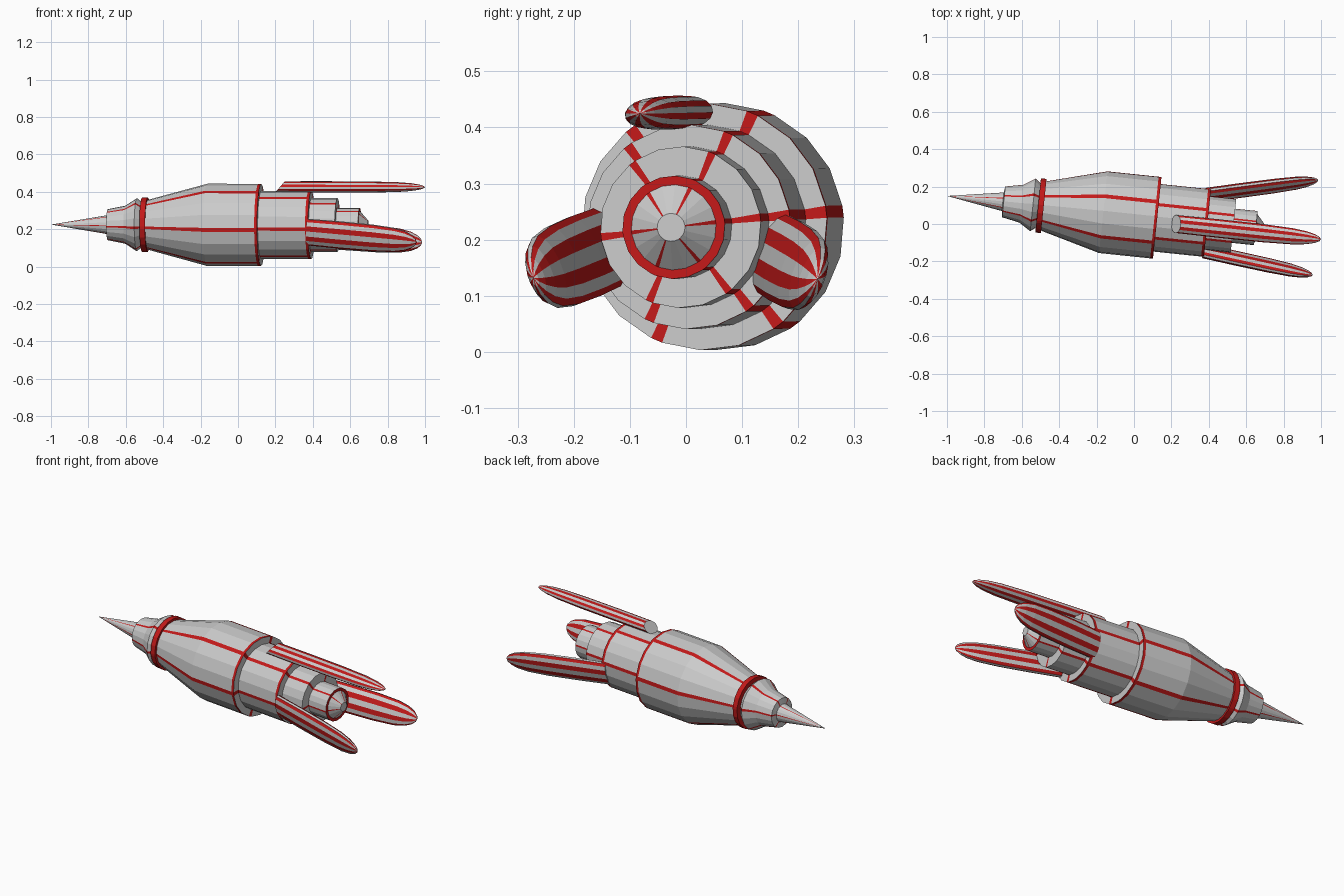
import bpy, math
from mathutils import Vector

if "Cube" in bpy.data.objects:
    bpy.data.objects.remove(bpy.data.objects["Cube"])

GREY = bpy.data.materials.new("hull_grey")
RED = bpy.data.materials.new("stripe_red")
RED.diffuse_color = (0.55, 0.01, 0.01, 1)
RED.use_nodes = True
RED.node_tree.nodes["Principled BSDF"].inputs["Base Color"].default_value = RED.diffuse_color


def make(name, rings, is_red, cap=False):
    """Skin closed rings of points; a one-point ring becomes a tip."""
    verts, idx = [], []
    for r in rings:
        idx.append(list(range(len(verts), len(verts) + len(r))))
        verts += r
    faces, mats = [], []
    n = max(len(r) for r in rings)
    for i, (a, b) in enumerate(zip(idx, idx[1:])):
        for j in range(n):
            k = (j + 1) % n
            if len(a) == 1:
                f = (a[0], b[k], b[j])
            elif len(b) == 1:
                f = (a[j], a[k], b[0])
            else:
                f = (a[j], a[k], b[k], b[j])
            faces.append(f[::-1])
            mats.append(int(is_red(i, j)))
    if cap:
        faces.append(idx[0])
        mats.append(0)
    me = bpy.data.meshes.new(name)
    me.from_pydata(verts, [], [f[::-1] for f in faces])
    me.materials.append(GREY)
    me.materials.append(RED)
    me.polygons.foreach_set("material_index", mats)
    me.update()
    ob = bpy.data.objects.new(name, me)
    bpy.context.collection.objects.link(ob)
    return ob


# Tilted main axis of the rocket
NOSE = Vector((-1, 0.15, 0.225))
AXIS = Vector((1.69, -0.176, -0.003)).normalized()
UP = (Vector((0, 0, 1)) - AXIS * AXIS.z).normalized()
SIDE = UP.cross(AXIS)

# Six narrow stripes with three flat panels between each pair
ANGLES = []
for s in range(6):
    base = 7 + 60 * s
    ANGLES += [base - 2.8, base + 2.8, base + 21, base + 39]


def turned(name, profile, bands=()):
    rings = []
    for t, r in profile:
        c = NOSE + AXIS * t
        if r == 0:
            rings.append([c])
        else:
            rings.append([c + r * (SIDE * math.cos(math.radians(a)) + UP * math.sin(math.radians(a)))
                          for a in ANGLES])
    last = len(profile) - 2
    end_disc = profile[-1][1] == 0
    make(name, rings, lambda i, j: i in bands or (j % 4 == 0 and not (end_disc and i == last)))


# Fuselage sections, nose to tail
turned("nose_cone", [(0, 0), (0.30, 0.05), (0.305, 0.083)])
turned("neck", [(0.305, 0.083), (0.40, 0.102), (0.462, 0.142), (0.49, 0.12)])
turned("collar", [(0.49, 0.12), (0.49, 0.146), (0.52, 0.146), (0.52, 0.133)], bands=(0, 1, 2))
turned("hull", [(0.52, 0.133), (0.84, 0.22), (1.115, 0.22), (1.13, 0.22), (1.13, 0.182)], bands=(2,))
turned("middle_stage", [(1.13, 0.182), (1.385, 0.182), (1.40, 0.182), (1.40, 0.144)], bands=(1,))
turned("rear_stage", [(1.40, 0.144), (1.54, 0.144), (1.54, 0.092)])
turned("tail_cap", [(1.54, 0.092), (1.66, 0.092), (1.66, 0.076), (1.705, 0.025), (1.705, 0)], bands=(1,))

# Flattened striped pods with rounded tips
POD = [(0, 0.97), (0.3, 1), (0.6, 0.98), (0.8, 0.88), (0.9, 0.7), (0.96, 0.46), (0.99, 0.22)]


def pod(name, start, tip, outward_deg, half_w, half_t, shear):
    start, tip = Vector(start), Vector(tip)
    d = (tip - start).normalized()
    a = math.radians(outward_deg)
    out = Vector((0, math.cos(a), math.sin(a)))
    out = (out - d * out.dot(d)).normalized()
    wide = out.cross(d)
    rings = []
    for t, s in POD:
        ring = []
        for k in range(16):
            q = math.radians(22.5 * (k + 0.5))
            p = start.lerp(tip, t) + wide * (half_w * s * math.cos(q)) + out * (half_t * s * math.sin(q))
            if t == 0:
                p += d * (shear * math.sin(q))   # slanted front end
            ring.append(p)
        rings.append(ring)
    rings.append([tip])
    make(name, rings, lambda i, j: j % 2 == 0, cap=True)


pod("top_pod", (0.225, 0.0, 0.427), (1.0, -0.082, 0.425), 97, 0.05, 0.03, 0.025)
pod("left_pod", (0.37, -0.145, 0.185), (0.955, -0.272, 0.132), 200, 0.077, 0.032, 0.0)
pod("right_pod", (0.385, 0.155, 0.175), (0.985, 0.234, 0.13), 340, 0.077, 0.032, 0.0)
